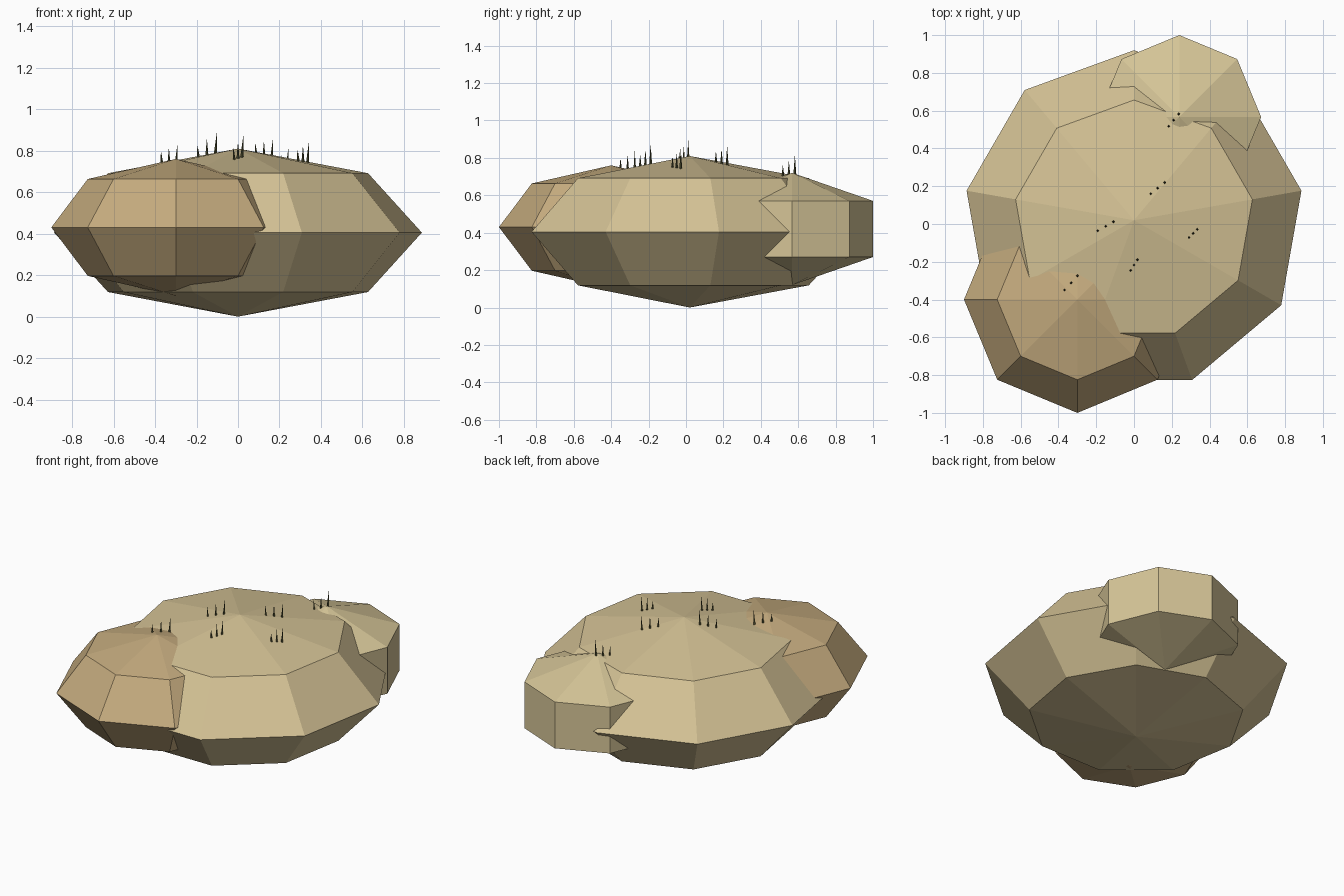
import bpy, bmesh
from math import radians
from mathutils import Vector, Matrix
from mathutils.bvhtree import BVHTree

if "Cube" in bpy.data.objects:
    bpy.data.objects.remove(bpy.data.objects["Cube"])


def material(name, rgb):
    m = bpy.data.materials.new(name)
    m.diffuse_color = (*rgb, 1)
    m.use_nodes = True
    m.node_tree.nodes["Principled BSDF"].inputs["Base Color"].default_value = m.diffuse_color
    return m


def finish(bm, name, mat):
    me = bpy.data.meshes.new(name)
    bm.to_mesh(me)
    bm.free()
    me.materials.append(mat)
    ob = bpy.data.objects.new(name, me)
    bpy.context.collection.objects.link(ob)
    return ob


sand = material("sand", (0.66, 0.54, 0.30))
brown = material("brown_sand", (0.56, 0.41, 0.21))
pale = material("pale_sand", (0.67, 0.56, 0.31))
olive = material("dry_grass", (0.08, 0.08, 0.03))

trees = []


# Squashed low-poly boulder: a coarse faceted sphere
def boulder(name, centre, radius, height, sides, rings, mat):
    bm = bmesh.new()
    bmesh.ops.create_uvsphere(bm, u_segments=sides, v_segments=rings, radius=1)
    bm.transform(Matrix.Translation(centre) @ Matrix.Diagonal((radius, radius, height, 1)))
    trees.append(BVHTree.FromBMesh(bm))
    return finish(bm, name, mat)


boulder("main_boulder", (0, 0.02, 0.405), 0.9, 0.405, 9, 4, sand)
boulder("front_boulder", (-0.3, -0.4, 0.43), 0.6, 0.33, 8, 4, brown)
boulder("back_boulder", (0.24, 0.567, 0.42), 0.5, 0.30, 8, 3, pale)


def ground(x, y):
    hits = [t.ray_cast(Vector((x, y, 3)), Vector((0, 0, -1)))[0] for t in trees]
    return max(h.z for h in hits if h)


# Grass tufts: three blades in a diagonal row, rising in height
tufts = [(0.21, 0.55, 0.025, 0.032), (0.125, 0.19, 0.036, 0.03),
         (-0.15, -0.012, 0.04, 0.024), (0.313, -0.05, 0.021, 0.022),
         (0, -0.217, 0.017, 0.028), (-0.333, -0.312, 0.033, 0.038)]
for i, (x, y, dx, dy) in enumerate(tufts):
    bm = bmesh.new()
    for k, tall in ((-1, 0.06), (0, 0.08), (1, 0.105)):
        px, py = x + k * dx, y + k * dy
        height = tall + 0.02
        place = (Matrix.Translation((px, py, ground(px, py) - 0.02))
                 @ Matrix.Rotation(radians(4 * k), 4, 'Y')
                 @ Matrix.Translation((0, 0, height / 2)))
        bmesh.ops.create_cone(bm, cap_ends=True, segments=4, radius1=0.009,
                              radius2=0, depth=height, matrix=place)
    finish(bm, f"grass_tuft_{i + 1}", olive)
